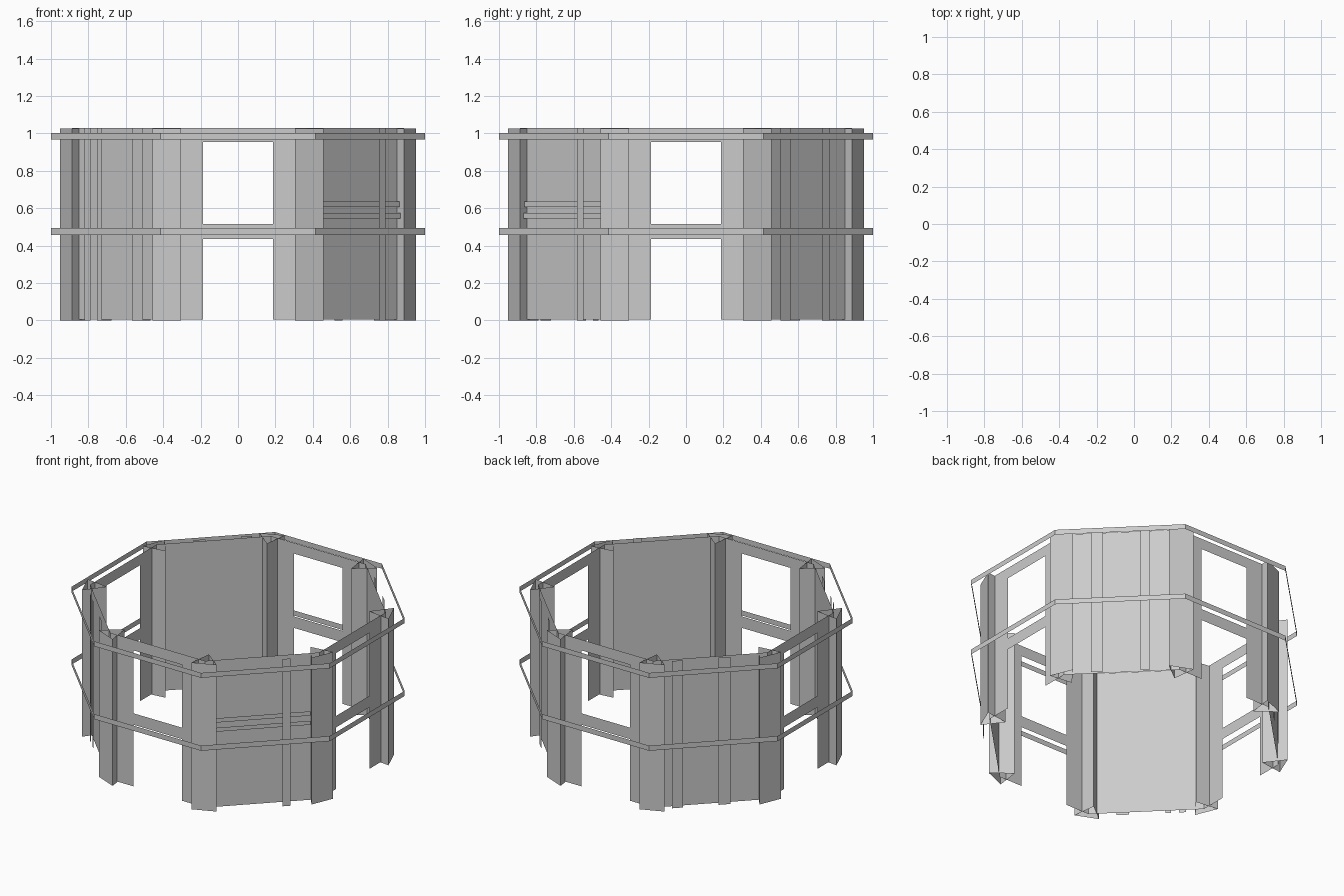
import bpy
from math import sin, cos, pi, tan

if "Cube" in bpy.data.objects:
    bpy.data.objects.remove(bpy.data.objects["Cube"])

TOP = 1.03
WALL = 0.887          # distance of the wall planes from the centre
HALF = WALL * tan(pi / 8)


def mesh_object(name, verts, faces):
    me = bpy.data.meshes.new(name)
    me.from_pydata(verts, [], faces)
    me.update()
    ob = bpy.data.objects.new(name, me)
    bpy.context.collection.objects.link(ob)
    return ob


def place(a, d, t):
    """Point at distance d along the side's outward normal, t to its right."""
    return (d * sin(a) + t * cos(a), -d * cos(a) + t * sin(a))


def sheet(name, side, d, rects):
    """Flat rectangles (t0, t1, z0, z1) on octagon side number `side`."""
    a = side * pi / 4
    verts, faces = [], []
    for t0, t1, z0, z1 in rects:
        n = len(verts)
        for t, z in ((t0, z0), (t1, z0), (t1, z1), (t0, z1)):
            verts.append((*place(a, d, t), z))
        faces.append((n, n + 1, n + 2, n + 3))
    return mesh_object(name, verts, faces)


def open_prism(name, ring, z0, z1):
    n = len(ring)
    verts = [(x, y, z) for z in (z0, z1) for x, y in ring]
    faces = [(i, (i + 1) % n, n + (i + 1) % n, n + i) for i in range(n)]
    return mesh_object(name, verts, faces)


# Walls: open frames on the straight sides, solid panels on the diagonals
for side in range(8):
    if side % 2 == 0:
        w = 0.186
        sheet("window_frame", side, WALL, [
            (-HALF, -w, 0.004, TOP), (w, HALF, 0.004, TOP),
            (-w, w, 0.435, 0.515), (-w, w, 0.955, TOP)])
    else:
        sheet("wall_panel", side, WALL, [(-HALF, HALF, 0.004, TOP)])

# Triangular corner columns, open at both ends
for k in range(8):
    a = (k + 0.5) * pi / 4
    ring = [place(a, 0.995, -0.0815), place(a, 0.995, 0.0815), place(a, 0.853, 0)]
    open_prism("corner_column", ring, 0, 1.027)

# Two thin bands around the outside
corners = [place((k + 0.5) * pi / 4, 1 / cos(pi / 8), 0) for k in range(8)]
open_prism("lower_band", corners, 0.457, 0.493)
open_prism("upper_band", corners, 0.967, 1.002)

# Vertical battens on the diagonal panels: side, distance, left, right
for side, d, t0, t1 in (
        (1, 0.945, 0.12, 0.17),
        (3, 0.91, -0.195, -0.118), (3, 0.91, 0.12, 0.18),
        (5, 0.91, -0.25, -0.18), (5, 0.91, 0.048, 0.125),
        (7, 0.91, -0.25, -0.207), (7, 0.91, -0.155, -0.12), (7, 0.91, 0.11, 0.19)):
    sheet("batten", side, d, [(t0, t1, 0, TOP)])

# Horizontal slats on the front right panel
sheet("upper_slat", 1, 0.915, [(-0.305, 0.305, 0.606, 0.636)])
sheet("lower_slat", 1, 0.922, [(-0.305, 0.305, 0.545, 0.573)])
